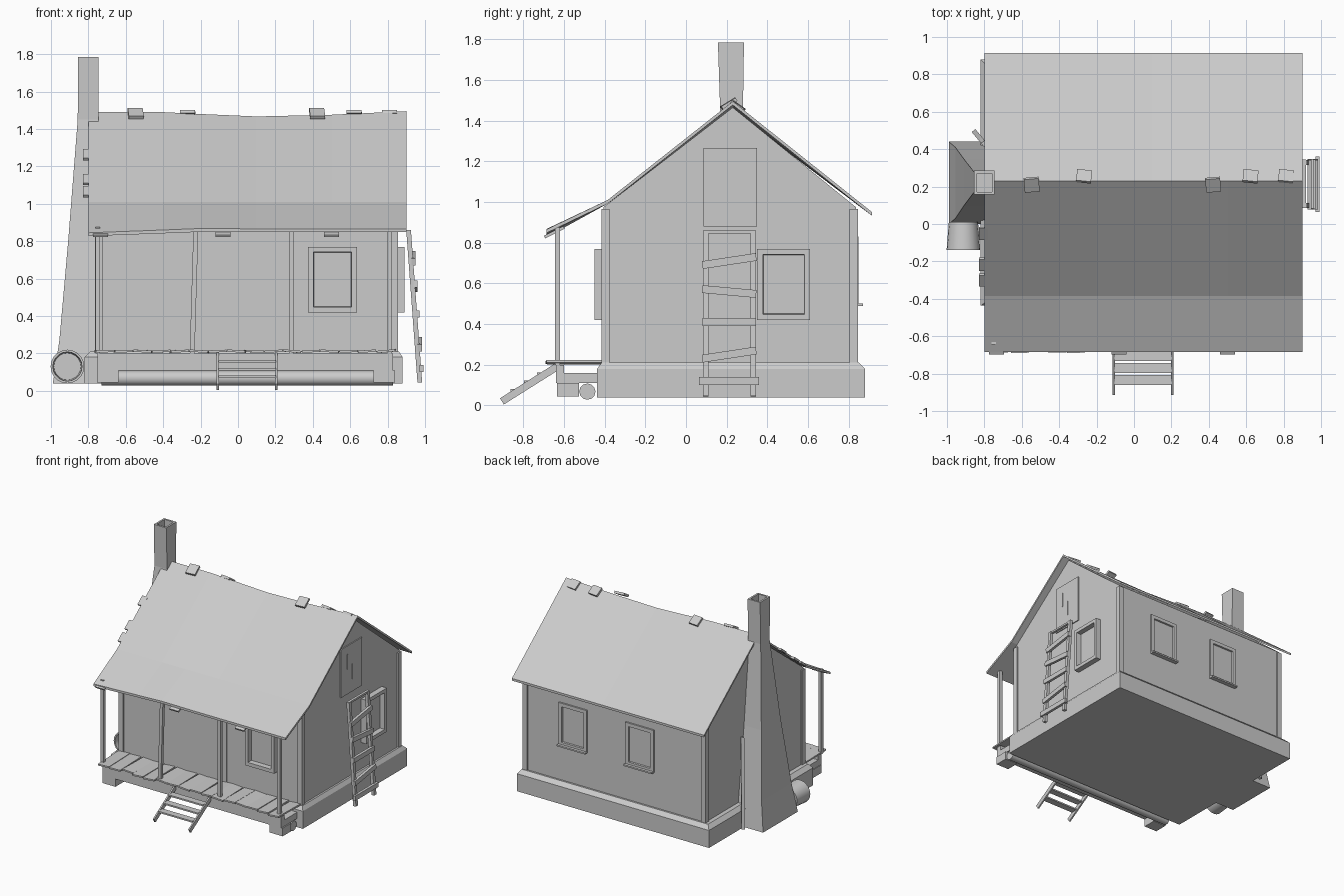
import bpy, bmesh, math, random
from mathutils import Vector

random.seed(4)
if "Cube" in bpy.data.objects:
    bpy.data.objects.remove(bpy.data.objects["Cube"], do_unlink=True)

grey = bpy.data.materials.new("plain grey")
grey.use_nodes = True
TONE = (0.6, 0.6, 0.6, 1)
grey.diffuse_color = TONE
grey.node_tree.nodes["Principled BSDF"].inputs["Base Color"].default_value = TONE


def finish(name, bm):
    bmesh.ops.recalc_face_normals(bm, faces=bm.faces)
    mesh = bpy.data.meshes.new(name)
    bm.to_mesh(mesh)
    bm.free()
    mesh.materials.append(grey)
    ob = bpy.data.objects.new(name, mesh)
    bpy.context.collection.objects.link(ob)
    return ob


def loft(name, rings):
    """Closed skin through rings of points, capped at both ends."""
    bm = bmesh.new()
    rows = [[bm.verts.new(p) for p in ring] for ring in rings]
    n = len(rows[0])
    for a, b in zip(rows, rows[1:]):
        for i in range(n):
            j = (i + 1) % n
            bm.faces.new((a[i], a[j], b[j], b[i]))
    bm.faces.new(rows[0])
    bm.faces.new(rows[-1])
    return finish(name, bm)


def rect(z, x0, x1, y0, y1):
    return [(x0, y0, z), (x1, y0, z), (x1, y1, z), (x0, y1, z)]


def box(name, x0, x1, y0, y1, z0, z1):
    return loft(name, [rect(z0, x0, x1, y0, y1), rect(z1, x0, x1, y0, y1)])


def beam(name, p, q, width, thick):
    """Straight timber from p to q; width lies horizontally."""
    p, q = Vector(p), Vector(q)
    w, t, h = width / 2, thick / 2, (q - p).length / 2
    ob = box(name, -w, w, -t, t, -h, h)
    ob.location = (p + q) / 2
    ob.rotation_euler = (q - p).to_track_quat('Z', 'Y').to_euler()
    return ob


def window(name, x, y, z, turn, depth, width, height):
    """Frame with a sunken pane, facing -y before turning."""
    bm = bmesh.new()
    bmesh.ops.create_cube(bm, size=1)
    bmesh.ops.scale(bm, vec=(width, depth, height), verts=bm.verts)
    bm.normal_update()
    face = min(bm.faces, key=lambda f: f.calc_center_median().y)
    bmesh.ops.inset_region(bm, faces=[face], thickness=0.04)
    bmesh.ops.inset_region(bm, faces=[face], thickness=0.004, depth=-depth * 0.8)
    ob = finish(name, bm)
    ob.location = (x, y, z)
    ob.rotation_euler.z = math.radians(turn)


# Foundation with chamfered top
loft("foundation", [rect(0.04, -0.82, 0.88, -0.437, 0.88),
                    rect(0.18, -0.82, 0.88, -0.437, 0.88),
                    rect(0.21, -0.79, 0.86, -0.415, 0.85)])

# Gabled walls and corner posts
loft("walls", [[(x, -0.405, 0.2), (x, -0.405, 0.975), (x, 0.23, top),
                (x, 0.835, 0.975), (x, 0.835, 0.2)]
               for x, top in ((-0.755, 1.465), (0.1, 1.44), (0.845, 1.465))])
for x in (-0.745, 0.835):
    for y in (-0.395, 0.825):
        box("corner_post", x - 0.02, x + 0.02, y - 0.02, y + 0.02, 0.2, 0.965)

# Sagging roof with shallower porch slope
rings = []
for x, eave, ridge in ((-0.8, 0.845, 1.49), (-0.4, 0.86, 1.49), (-0.2, 0.868, 1.48),
                       (0.1, 0.866, 1.467), (0.5, 0.866, 1.476), (0.9, 0.866, 1.495)):
    line = [(-0.685, eave), (-0.385, 1.01), (0.23, ridge), (0.915, 0.95)]
    rings.append([(x, y, z) for y, z in line]
                 + [(x, y, z - 0.018) for y, z in reversed(line)])
loft("roof", rings)

# Loose shingles along ridge, left verge and porch eave
for x, side in ((-0.55, -1), (0.42, -1), (-0.27, 1), (0.62, 1), (0.81, 1)):
    drop = 0.0 if side < 0 else 0.012
    beam("ridge_shingle", (x, 0.235 - side * 0.01, 1.505 - drop),
         (x + 0.006, 0.23 + side * 0.055, 1.462 - drop), 0.08, 0.018)
for y, z in ((-0.05, 1.262), (-0.215, 1.13), (-0.3, 1.065)):
    beam("verge_shingle", (-0.805, y - 0.03, z - 0.024), (-0.805, y + 0.03, z + 0.024),
         0.05, 0.016)
for x in (-0.735, -0.08, 0.5):
    beam("eave_shingle", (x, -0.695, 0.828), (x, -0.6, 0.875), 0.08, 0.014)

# Open-topped tapering chimney
loft("chimney", [rect(0.04, -0.99, -0.74, 0.0, 0.44),
                 rect(0.27, -0.955, -0.74, 0.03, 0.41),
                 rect(0.8, -0.908, -0.74, 0.1, 0.345),
                 rect(1.45, -0.857, -0.745, 0.168, 0.28),
                 rect(1.785, -0.855, -0.745, 0.157, 0.285),
                 rect(1.785, -0.84, -0.76, 0.172, 0.27),
                 rect(1.5, -0.84, -0.76, 0.172, 0.27)])
beam("leaning_pole", (-0.85, 0.49, 0.05), (-0.8, 0.43, 0.75), 0.025, 0.025)


# Round parts lying along an axis
def ring(r, y, sides=20):
    return [(r * math.cos(a), y, r * math.sin(a))
            for a in (math.tau * i / sides for i in range(sides))]


barrel = loft("barrel", [ring(0.078, 0.075), ring(0.09, -0.075),
                         ring(0.078, -0.075), ring(0.072, 0.05)])
barrel.location = (-0.912, -0.065, 0.13)
log = loft("porch_log", [ring(0.04, -0.78, 12), ring(0.04, 0.78, 12)])
log.location = (0.05, -0.485, 0.068)
log.rotation_euler.z = math.pi / 2
for ob in (barrel, log):
    bpy.context.view_layer.objects.active = ob
    ob.select_set(True)
    bpy.ops.object.shade_smooth_by_angle(angle=math.radians(40))
    ob.select_set(False)

# Porch deck of uneven planks
count = 16
step = 1.6 / count
for i in range(count):
    x = -0.76 + step * (i + 0.5)
    plank = beam("deck_plank", (x, -0.68 + random.uniform(-0.015, 0.02), 0.212),
                 (x + random.uniform(-0.01, 0.01), -0.41, 0.212), step * 0.97, 0.012)
    plank.rotation_euler.rotate_axis('Z', random.uniform(-0.1, 0.1))

# Porch underframe, footings and posts
box("porch_rim", -0.67, 0.82, -0.64, -0.6, 0.11, 0.2)
for x in (-0.7, 0.78):
    box("porch_joist", x - 0.05, x + 0.05, -0.64, -0.43, 0.11, 0.16)
    box("joist_packing", x - 0.05, x + 0.05, -0.64, -0.6, 0.16, 0.2)
    box("footing", x - 0.055, x + 0.06, -0.635, -0.527, 0.045, 0.11)
for x, lean in ((-0.75, 0), (-0.245, 0.02), (0.285, 0), (0.81, 0)):
    beam("porch_post", (x, -0.632, 0.2), (x + lean, -0.632, 0.875), 0.026, 0.026)

# Porch steps
for x in (-0.108, 0.205):
    beam("step_stringer", (x, -0.905, 0.02), (x, -0.635, 0.19), 0.012, 0.036)
for y in (-0.835, -0.77, -0.705):
    z = 0.075 + (y + 0.835) * 0.63
    box("step_tread", -0.105, 0.202, y - 0.027, y + 0.027, z - 0.006, z + 0.006)

# Door and gable hatch
box("front_door", -0.095, 0.188, -0.412, -0.404, 0.21, 0.705)
box("gable_hatch", 0.844, 0.853, 0.085, 0.35, 0.88, 1.265)
for y, z in ((0.165, 1.14), (0.225, 1.04)):
    box("hatch_gap", 0.85, 0.856, y - 0.003, y + 0.003, z - 0.06, z + 0.06)

# Windows
window("front_window", 0.505, -0.425, 0.595, 0, 0.05, 0.26, 0.35)
window("side_window", 0.865, 0.48, 0.595, 90, 0.05, 0.26, 0.35)
for x in (0.41, -0.18):
    window("back_window", x, 0.837, 0.66, 180, 0.022, 0.25, 0.34)
    box("back_sill", x - 0.125, x + 0.125, 0.83, 0.87, 0.488, 0.5)

# Leaning ladder with crooked rungs
for y in (0.098, 0.33):
    beam("ladder_rail", (0.972, y, 0.045), (0.912, y, 0.86), 0.027, 0.025)
for z, tilt, extra in ((0.12, 0, 0.015), (0.25, 0.02, 0), (0.41, 0, 0),
                       (0.56, -0.012, 0), (0.71, 0.02, 0)):
    x = 0.99 - z * 0.074
    beam("ladder_rung", (x, 0.08 - extra, z - tilt), (x, 0.345 + extra, z + tilt),
         0.022, 0.038)
box("ladder_top_bar", 0.9, 0.92, 0.085, 0.345, 0.845, 0.86)
